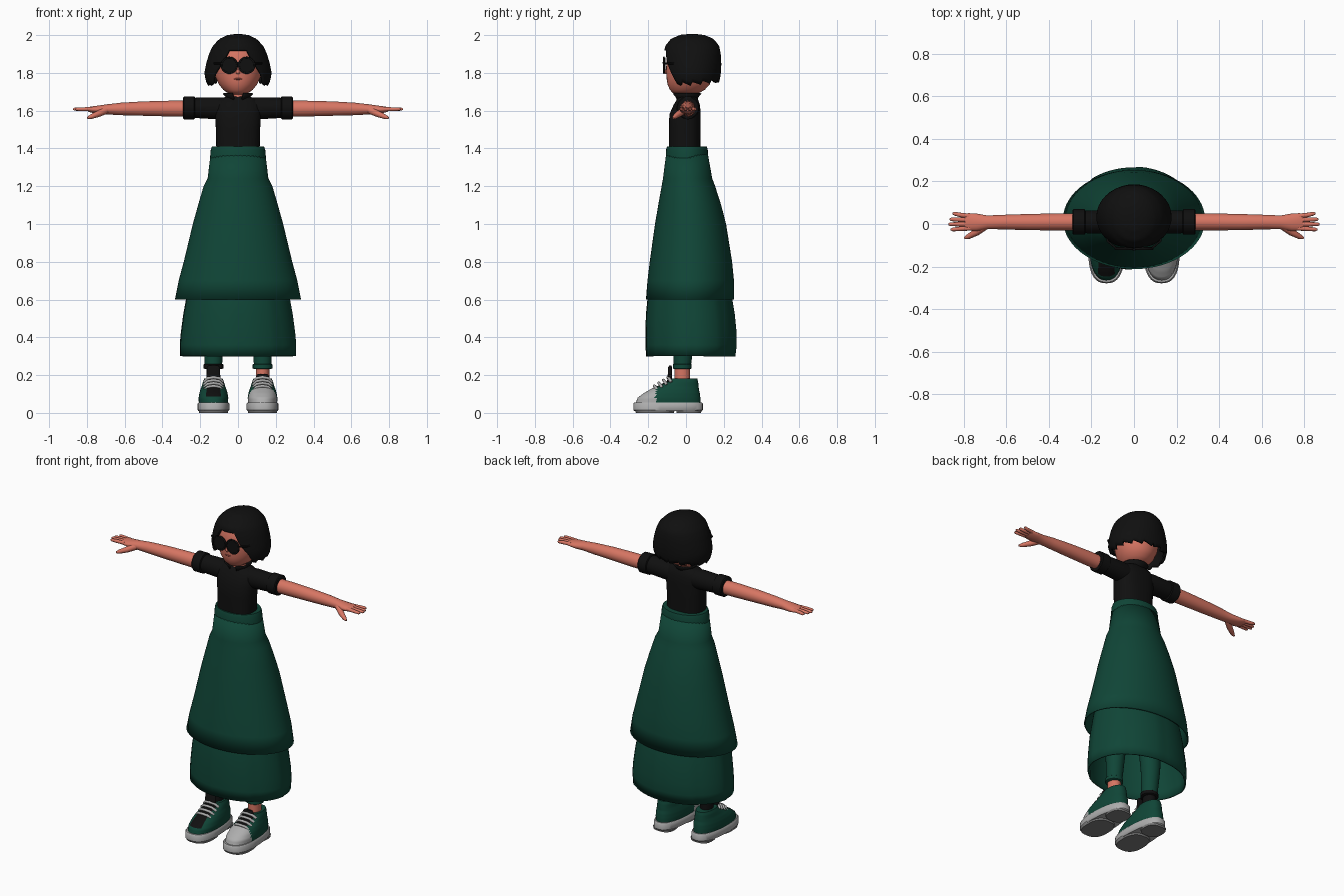
import bpy, bmesh, math
from mathutils import Vector

cube = bpy.data.objects.get("Cube")
if cube:
    bpy.data.objects.remove(cube, do_unlink=True)


def material(name, r, g, b):
    m = bpy.data.materials.new(name)
    m.use_nodes = True
    m.diffuse_color = (r, g, b, 1)
    bsdf = m.node_tree.nodes["Principled BSDF"]
    bsdf.inputs["Base Color"].default_value = (r, g, b, 1)
    bsdf.inputs["Roughness"].default_value = 0.8
    return m


SKIN = material("skin", 0.68, 0.18, 0.125)
LIPS = material("lips", 0.42, 0.09, 0.07)
BLACK = material("black", 0.005, 0.005, 0.005)
GREEN = material("dark_green", 0.005, 0.06, 0.038)
GREY = material("light_grey", 0.42, 0.42, 0.42)
TREAD = material("tread_grey", 0.2, 0.2, 0.2)


def smooth(obj, angle=40):
    bpy.ops.object.select_all(action='DESELECT')
    obj.select_set(True)
    bpy.context.view_layer.objects.active = obj
    bpy.ops.object.shade_smooth_by_angle(angle=math.radians(angle))


def finish(name, bm, mats, thick=0):
    bmesh.ops.recalc_face_normals(bm, faces=bm.faces)
    me = bpy.data.meshes.new(name)
    bm.to_mesh(me)
    bm.free()
    obj = bpy.data.objects.new(name, me)
    bpy.context.collection.objects.link(obj)
    for m in mats:
        me.materials.append(m)
    smooth(obj)
    if thick:
        mod = obj.modifiers.new("thickness", 'SOLIDIFY')
        mod.thickness, mod.offset = thick, 0
    return obj


def loft(name, rings, mats, axis='z', segs=40, arc=(0, 360), cap=True, power=2,
         sub=1, taper=0, side=1, pleat=0, thick=0, rule=None):
    """Rings are (position along axis, centre u, centre v, radius u, radius v)."""
    rows = []
    for a, b in zip(rings, rings[1:]):
        rows += [[p + (q - p) * k / sub for p, q in zip(a, b)] for k in range(sub)]
    rows.append(rings[-1])
    closed = arc == (0, 360)
    count = segs if closed else segs + 1
    bm = bmesh.new()
    grid = []
    for t, cu, cv, ru, rv in rows:
        row = []
        for i in range(count):
            a = math.radians(arc[0] + (arc[1] - arc[0]) * i / segs)
            c, s = math.cos(a), math.sin(a)
            c = math.copysign(abs(c) ** (2 / power), c)
            s = math.copysign(abs(s) ** (2 / power), s)
            k = 1 + pleat * (a * 8 / math.tau % 1)
            u, v = cu + ru * c * k * (1 - taper * s), cv + rv * s * k
            co = (u, v, t) if axis == 'z' else (t, u, v)
            row.append(bm.verts.new((co[0] * side, co[1], co[2])))
        grid.append(row)
    for r0, r1 in zip(grid, grid[1:]):
        for i in range(segs):
            j = (i + 1) % count
            bm.faces.new((r0[i], r0[j], r1[j], r1[i]))
    if cap and closed:
        bm.faces.new(grid[0])
        bm.faces.new(grid[-1])
    if rule:
        for f in bm.faces:
            f.material_index = rule(f.calc_center_median())
    return finish(name, bm, mats, thick)


def tube(name, points, radii, mat):
    cu = bpy.data.curves.new(name, 'CURVE')
    cu.dimensions, cu.bevel_depth, cu.bevel_resolution = '3D', 1, 3
    cu.use_fill_caps = True
    sp = cu.splines.new('POLY')
    sp.points.add(len(points) - 1)
    for p, co, r in zip(sp.points, points, radii):
        p.co, p.radius = (*co, 1), r
    cu.materials.append(mat)
    obj = bpy.data.objects.new(name, cu)
    bpy.context.collection.objects.link(obj)
    bpy.ops.object.select_all(action='DESELECT')
    obj.select_set(True)
    bpy.context.view_layer.objects.active = obj
    bpy.ops.object.convert(target='MESH')
    smooth(obj, 50)


def ball(name, loc, size, mat):
    bm = bmesh.new()
    bmesh.ops.create_uvsphere(bm, u_segments=20, v_segments=12, radius=1)
    for v in bm.verts:
        v.co = Vector(loc) + v.co * Vector(size)
    finish(name, bm, [mat])


def skirt_rings(rows):
    return [(z, 0, (f + b) / 2, rx, (b - f) / 2) for z, rx, f, b in rows]


# Skirt layers and waistband
loft("upper_skirt", skirt_rings([
    (1.38, .14, -.10, .11), (1.24, .157, -.118, .135), (1.2, .178, -.125, .15),
    (1.1, .207, -.143, .182), (1, .235, -.16, .208), (.8, .283, -.188, .24),
    (.7, .31, -.2, .25), (.6, .33, -.208, .25)]), [GREEN], segs=64, cap=False, thick=.008)
loft("lower_skirt", skirt_rings([
    (.75, .245, -.17, .2), (.62, .265, -.196, .236), (.52, .283, -.206, .252),
    (.42, .296, -.208, .262), (.36, .301, -.208, .262), (.3, .3, -.205, .255)]),
    [GREEN], segs=64, cap=False, pleat=.018, thick=.008)
loft("waistband", skirt_rings([
    (1.35, .148, -.107, .117), (1.395, .144, -.105, .115), (1.41, .138, -.1, .11)]), [GREEN])

# Shirt, neck and collar
loft("shirt_body", [(1.36, 0, -.007, .114, .083), (1.5, 0, -.007, .117, .084),
                    (1.58, 0, -.005, .122, .083), (1.63, 0, .004, .12, .07),
                    (1.66, 0, .008, .1, .056), (1.675, 0, .008, .06, .045)], [BLACK], power=2.5)
loft("neck", [(1.6, 0, .005, .045, .045), (1.73, 0, .005, .042, .042)], [SKIN])
loft("collar", [(1.65, 0, .005, .052, .052), (1.672, 0, .003, .058, .058),
                (1.692, 0, .003, .078, .075)], [BLACK], arc=(-68, 248), thick=.008)

for side, word in ((1, "left_"), (-1, "right_")):
    # Sleeve and arm
    loft(word + "sleeve", [(.06, .008, 1.61, .055, .058), (.12, .01, 1.613, .056, .058),
                           (.24, .01, 1.615, .053, .053)], [BLACK], axis='x', side=side)
    loft(word + "sleeve_cuff", [(.228, .01, 1.615, .052, .055), (.232, .01, 1.615, .06, .061),
                                (.285, .01, 1.615, .06, .061), (.29, .01, 1.615, .055, .055)],
         [BLACK], axis='x', side=side)
    loft(word + "arm", [(.2, .01, 1.61, .04, .042), (.35, .01, 1.611, .04, .042),
                        (.5, .009, 1.611, .038, .038), (.62, .009, 1.609, .034, .033),
                        (.69, .008, 1.607, .032, .027), (.74, .008, 1.605, .041, .022),
                        (.78, .01, 1.606, .041, .016), (.795, .01, 1.607, .036, .011)],
         [SKIN], axis='x', segs=28, side=side)
    # Fingers and thumb
    for label, y0, y1, tip in (("index", -.02, -.026, .862), ("middle", -.001, -.001, .873),
                               ("ring", .019, .022, .867), ("little", .037, .049, .853)):
        pts = [(.77, y0), (.82, (y0 + y1) / 2), (tip - .008, y1), (tip, y1)]
        tube(word + label + "_finger", [(side * x, y, 1.608) for x, y in pts],
             (.011, .0105, .0085, .004), SKIN)
    tube(word + "thumb", [(side * x, y, z) for x, y, z in (
        (.7, -.008, 1.602), (.74, -.038, 1.583), (.78, -.06, 1.567), (.797, -.067, 1.561))],
        (.02, .017, .012, .005), SKIN)

    # Trouser leg, cuff and ankle
    cx = .13
    loft(word + "trouser_leg", [(.24, cx, -.02, .045, .045), (.4, cx, -.01, .055, .055),
                                (.8, .11, 0, .08, .08)], [GREEN], side=side)
    loft(word + "trouser_cuff", [(.232, cx, -.02, .044, .044), (.236, cx, -.02, .052, .05),
                                 (.256, cx, -.02, .052, .05), (.26, cx, -.02, .045, .045)],
         [GREEN if side > 0 else BLACK], side=side)
    loft(word + "ankle", [(.1, cx, -.02, .036, .042), (.25, cx, -.02, .036, .04)],
         [SKIN if side > 0 else BLACK], side=side)

    # Shoe sole with separate treads
    loft(word + "sole", [(.01, cx, -.095, .078, .178), (.016, cx, -.095, .083, .184),
                         (.048, cx, -.095, .083, .184), (.056, cx, -.095, .077, .178)],
         [GREY], power=2.5, taper=.12, side=side)
    loft(word + "front_tread", [(0, cx, -.165, .076, .1), (.012, cx, -.165, .078, .104)],
         [TREAD], power=2.6, side=side)
    loft(word + "heel_tread", [(0, cx, .015, .064, .065), (.012, cx, .015, .066, .067)],
         [TREAD], power=2.6, side=side)

    # Shoe upper: one has a pale toe cap, the other a dark throat
    def toe_rule(c, side=side):
        if side > 0:
            return 2 if c.y < -.16 else int(abs(abs(c.x) - .13) < .035 and c.y < -.07 and c.z > .12)
        return int(abs(abs(c.x) - .13) < .037 and c.y < -.08 and c.z > .085)
    loft(word + "shoe_upper", [(.05, cx, -.095, .077, .172), (.08, cx, -.09, .078, .166),
                               (.105, cx, -.075, .074, .148), (.125, cx, -.06, .068, .128),
                               (.14, cx, -.045, .062, .112), (.165, cx, -.02, .055, .084),
                               (.182, cx, -.014, .048, .074)],
         [GREEN, BLACK, GREY], power=2.3, taper=.08, sub=4, segs=56, side=side, rule=toe_rule)
    top = .205 if side > 0 else .25
    loft(word + "tongue", [(.13, cx, -.1, .036, .014), (.18, cx, -.085, .037, .012),
                           (top - .01, cx, -.085, .034, .011), (top, cx, -.083, .026, .006)],
         [BLACK], power=2.5, side=side)
    for k in range(4):
        y, z = -.162 + .024 * k, .138 + .015 * k
        lift = [(-.05, .012, -.02), (-.03, 0, .0), (0, -.006, .005), (.03, 0, .0), (.05, .012, -.02)]
        tube(word + "lace", [(side * cx + x, y + dy, z + dz) for x, dy, dz in lift],
             [.008] * 5, GREY)

# Head, nose and mouth
loft("head", [(1.686, 0, 0, .03, .04), (1.694, 0, 0, .055, .07), (1.71, 0, .007, .078, .092),
              (1.74, 0, .014, .102, .112), (1.78, 0, .018, .12, .121), (1.83, 0, .021, .128, .126),
              (1.88, 0, .024, .128, .126), (1.93, 0, .026, .11, .112), (1.965, 0, .026, .06, .065)],
     [SKIN], sub=2)
ball("nose", (0, -.106, 1.805), (.012, .011, .012), SKIN)
ball("mouth", (0, -.099, 1.768), (.022, .005, .005), LIPS)

# Round dark glasses
for s, word in ((1, "left_"), (-1, "right_")):
    bm = bmesh.new()
    bmesh.ops.create_cone(bm, cap_ends=True, segments=32, radius1=.041, radius2=.041, depth=.012)
    for v in bm.verts:
        v.co = Vector((v.co.x + s * .046, v.co.z - .114, v.co.y + 1.84))
    finish(word + "lens", bm, [BLACK])
    ring = [math.tau * i / 32 for i in range(33)]
    tube(word + "rim", [(s * .046 + .041 * math.cos(a), -.117, 1.84 + .041 * math.sin(a)) for a in ring],
         [.005] * 33, BLACK)
    tube(word + "temple", [(s * .085, -.113, 1.85), (s * .125, -.08, 1.85), (s * .133, .03, 1.85)],
         [.005] * 3, BLACK)
tube("glasses_bridge", [(-.012, -.117, 1.85), (0, -.12, 1.854), (.012, -.117, 1.85)], [.005] * 3, BLACK)

# Bob haircut: a shell whose lower edge rises over the face
PROFILE = [(2, 0, 0), (1.995, .05, .06), (1.975, .093, .108), (1.94, .127, .136), (1.9, .146, .144),
           (1.85, .161, .147), (1.8, .171, .145), (1.76, .164, .138), (1.7, .135, .12)]


def hair_radius(z):
    for a, b in zip(PROFILE, PROFILE[1:]):
        if z >= b[0]:
            k = (a[0] - z) / (a[0] - b[0])
            return a[1] + (b[1] - a[1]) * k, a[2] + (b[2] - a[2]) * k
    return PROFILE[-1][1:]


bm = bmesh.new()
cols, rows = 112, 18
grid = []
for i in range(cols):
    a = math.tau * i / cols
    off = math.degrees(min(a, math.tau - a))
    k = min(max((off - 20) / 35, 0), 1)
    jag = .022 * (off / 360 * 16 % 1) * (off > 45)
    low = 1.918 - .165 * k ** .8 - jag + .015 * max(0, -math.cos(a))
    column = []
    for j in range(rows + 1):
        z = 2 - (2 - low) * (j / rows) ** 1.6
        rx, ry = hair_radius(z)
        column.append(bm.verts.new((rx * math.sin(a), .033 - ry * math.cos(a), z)))
    grid.append(column)
for i in range(cols):
    c0, c1 = grid[i], grid[(i + 1) % cols]
    for j in range(rows):
        bm.faces.new((c0[j], c0[j + 1], c1[j + 1], c1[j]))
bmesh.ops.remove_doubles(bm, verts=bm.verts, dist=.0002)
finish("hair", bm, [BLACK], thick=.014)
